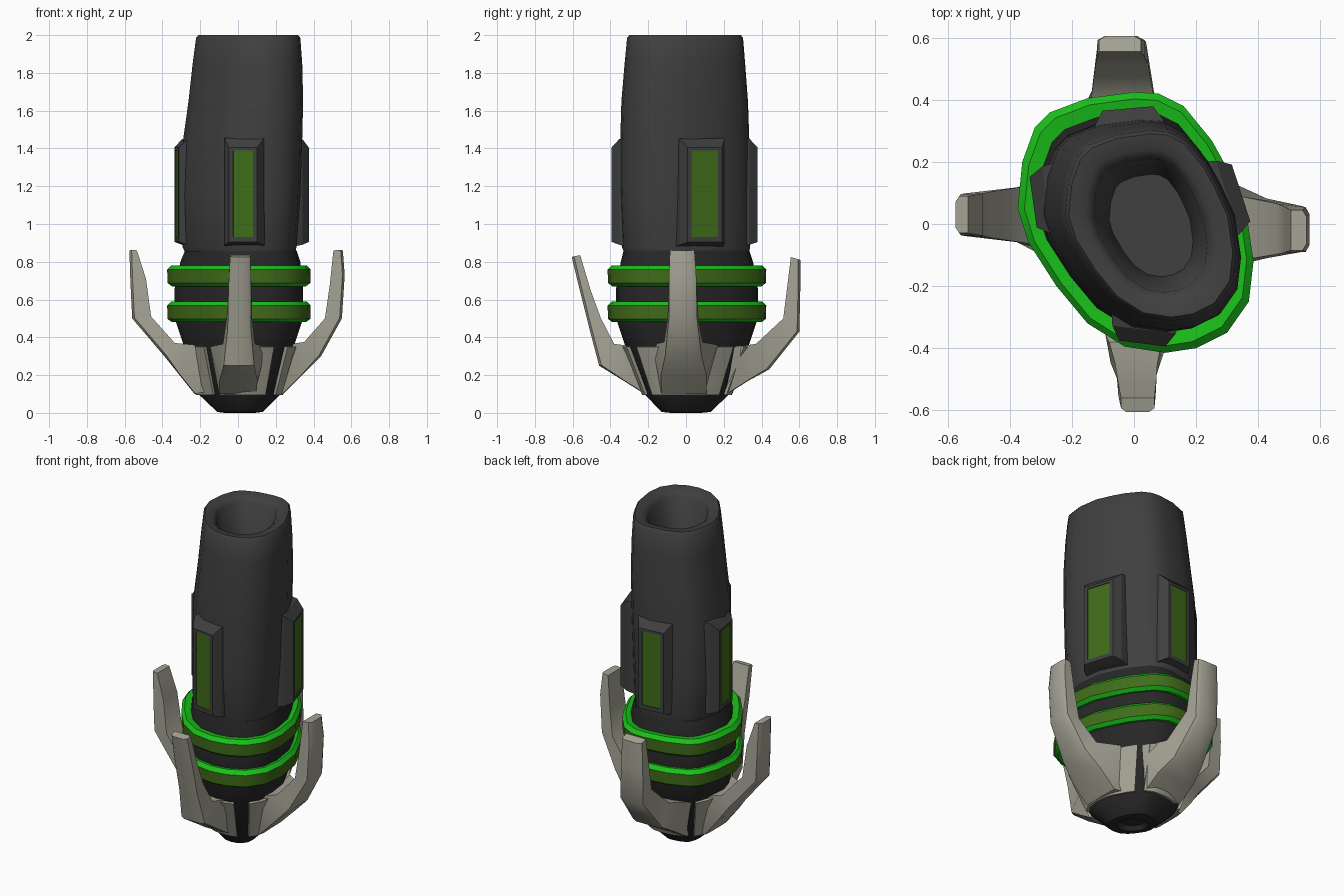
import bpy, bmesh, math
from mathutils import Vector

if "Cube" in bpy.data.objects:
    bpy.data.objects.remove(bpy.data.objects["Cube"])


def material(name, col):
    m = bpy.data.materials.new(name)
    m.diffuse_color = (*col, 1)
    m.use_nodes = True
    m.node_tree.nodes["Principled BSDF"].inputs["Base Color"].default_value = m.diffuse_color
    return m


DARK = material("dark_grey", (0.05, 0.05, 0.05))
BLACK = material("near_black", (0.02, 0.02, 0.02))
BONE = material("bone", (0.38, 0.37, 0.30))
BRIGHT = material("bright_green", (0.01, 0.52, 0.01))
OLIVE = material("olive_green", (0.05, 0.15, 0.01))

# Skewed oval cross-section shared by the body, bands and claw plates
OUTLINE = [(0, .425), (.08, .42), (.16, .38), (.25, .27), (.30, .18), (.36, .05), (.385, -.12),
           (.37, -.25), (.30, -.35), (.20, -.40), (.10, -.415), (-.03, -.395), (-.15, -.32),
           (-.25, -.20), (-.34, -.06), (-.375, .05), (-.36, .20), (-.32, .31), (-.27, .36), (-.15, .405)]
UNIT = [((x - .005) / .38, (y - .005) / .42) for x, y in reversed(OUTLINE)]
POLAR = sorted((math.atan2(v, u) % math.tau, math.hypot(u, v)) for u, v in UNIT)


def place(u, v, z, b):
    x0, x1, y0, y1 = b
    return ((x0 + x1) / 2 + u * (x1 - x0) / 2, (y0 + y1) / 2 + v * (y1 - y0) / 2, z)


def section(z, *b):
    return [place(u, v, z, b) for u, v in UNIT]


def at_angle(deg, z, b):
    a = math.radians(deg) % math.tau
    pts = [(POLAR[-1][0] - math.tau, POLAR[-1][1])] + POLAR + [(POLAR[0][0] + math.tau, POLAR[0][1])]
    for (a0, r0), (a1, r1) in zip(pts, pts[1:]):
        if a0 <= a <= a1:
            r = r0 + (r1 - r0) * (a - a0) / (a1 - a0)
            return place(r * math.cos(a), r * math.sin(a), z, b)


def loft(name, rings, mats, caps=(False, False), closed=False, mat_of=None, angle=35):
    bm = bmesh.new()
    vs = [[bm.verts.new(p) for p in r] for r in rings]
    n = len(vs[0])
    pairs = list(zip(vs, vs[1:])) + ([(vs[-1], vs[0])] if closed else [])
    for k, (a, b) in enumerate(pairs):
        for i in range(n):
            j = (i + 1) % n
            f = bm.faces.new((a[i], a[j], b[j], b[i]))
            f.material_index = mat_of[k] if mat_of else 0
    if caps[0]:
        bm.faces.new(vs[0][::-1])
    if caps[1]:
        f = bm.faces.new(vs[-1])
        f.material_index = mat_of[-1] if mat_of else 0
    if all(caps) or closed:
        bmesh.ops.recalc_face_normals(bm, faces=bm.faces)
    me = bpy.data.meshes.new(name)
    bm.to_mesh(me)
    bm.free()
    for m in mats:
        me.materials.append(m)
    me.shade_smooth()
    me.set_sharp_from_angle(angle=math.radians(angle))
    ob = bpy.data.objects.new(name, me)
    bpy.context.collection.objects.link(ob)
    return ob


# Lower body: tapered nose and waist
loft("lower_body", [section(*s) for s in [
    (0.025, -.05, .07, -.06, .06), (0, -.07, .09, -.08, .08), (.005, -.11, .13, -.13, .13),
    (.10, -.21, .225, -.22, .23), (.35, -.285, .295, -.32, .33), (.50, -.335, .345, -.37, .38),
    (.66, -.335, .345, -.37, .38), (.80, -.305, .33, -.345, .355), (.86, -.28, .31, -.33, .335)]],
    [BLACK], (True, True), angle=30)

# Upper body: barrel with rounded rim and hollow end
loft("upper_body", [section(*s) for s in [
    (.83, -.27, .30, -.32, .33), (.88, -.295, .31, -.34, .34), (1.15, -.30, .33, -.35, .335),
    (1.45, -.29, .34, -.348, .335), (1.65, -.262, .345, -.342, .328), (1.85, -.24, .34, -.325, .313),
    (1.985, -.222, .33, -.312, .302), (2.0, -.21, .318, -.30, .29), (1.995, -.16, .265, -.25, .24),
    (1.97, -.13, .235, -.22, .21), (1.60, -.08, .19, -.17, .16)]],
    [DARK], (True, True), angle=50)

# Two green bands
for i, (z0, z1) in enumerate([(.48, .59), (.67, .78)]):
    prof = [(.08, z0 + .01), (.025, z0), (.002, z0 + .018), (0, z1 - .022), (.022, z1), (.08, z1 - .01)]
    loft(f"band_{i + 1}", [section(z, -.375 + d, .385 - d, -.415 + d, .425 - d) for d, z in prof],
         [BRIGHT, OLIVE], closed=True, mat_of=[0, 0, 1, 0, 0, 0])

# Raised side pads with inlaid green strips: centre, facing angle, strip half width
for side, c, deg, w in [("front", (.027, -.385), 263, .053), ("right", (.345, .10), 18, .074),
                        ("back", (-.02, .372), 95, .06), ("left", (-.325, .07), 188, .06)]:
    a = math.radians(deg)
    nrm, tan = Vector((math.cos(a), math.sin(a), 0)), Vector((-math.sin(a), math.cos(a), 0))

    def rect(depth, hw, lo, hi):
        o = Vector((*c, 0)) + nrm * depth
        return [o + tan * s * hw + Vector((0, 0, z)) for s, z in [(-1, lo), (1, lo), (1, hi), (-1, hi)]]
    loft(side + "_pad", [rect(-.10, w + .06, .88, 1.46), rect(-.045, w + .05, .89, 1.45),
                         rect(0, w + .022, .905, 1.405), rect(0, w, .93, 1.39), rect(-.005, w, .93, 1.39)],
         [DARK, OLIVE], (True, True), mat_of=[0, 0, 0, 1, 1], angle=20)

# Bone plates wrapped round the nose, one under each claw
for side, a0, a1 in [("right", -43, 51), ("back", 64, 124), ("left", 138, 224), ("front", 238, 303)]:
    rings = []
    for k in range(9):
        t = a0 + (a1 - a0) * k / 8
        rings.append([at_angle(t, z, (x0 - d, x1 + d, y0 - d, y1 + d)) for z, d, x0, x1, y0, y1 in [
            (.10, -.03, -.21, .225, -.22, .23), (.095, .012, -.21, .225, -.22, .23),
            (.35, .018, -.285, .295, -.32, .33), (.355, -.03, -.285, .295, -.32, .33)]])
    loft(side + "_claw_plate", rings, [BONE], (True, True), angle=40)

# Four claws: stations of outer (r, z, half width) and inner (r, z, half width)
HW = [(.10, .10), (.10, .15), (.08, .085), (.062, .068), (.06, .062), (.054, .054)]
CLAWS = {
    "right": (0, (-.01, -.02), [(.24, .10), (.34, .20), (.44, .30), (.55, .50), (.565, .73), (.555, .86)],
              [(.12, .12), (.24, .36), (.35, .375), (.46, .50), (.485, .67), (.505, .86)], 1.2),
    "left": (180, (-.03, -.03), [(.23, .10), (.31, .20), (.39, .30), (.56, .50), (.57, .70), (.575, .86)],
             [(.12, .12), (.23, .36), (.335, .37), (.46, .51), (.487, .71), (.535, .86)], 1.1),
    "front": (270, (.0, .012), [(.22, .10), (.33, .17), (.46, .25), (.51, .44), (.565, .66), (.605, .825)],
              [(.12, .12), (.25, .35), (.38, .365), (.45, .50), (.505, .65), (.56, .835)], 1.0),
    "back": (90, (.03, .045), [(.22, .10), (.33, .17), (.44, .23), (.60, .43), (.605, .65), (.605, .81)],
             [(.12, .12), (.26, .35), (.37, .365), (.515, .50), (.535, .66), (.555, .825)], 1.25),
}
for side, (deg, (s0, s1), outer, inner, k) in CLAWS.items():
    a = math.radians(deg)
    rad, tan = Vector((math.cos(a), math.sin(a), 0)), Vector((-math.sin(a), math.cos(a), 0))
    rings = []
    for n, ((ro, zo), (ri, zi), (ho, hi)) in enumerate(zip(outer, inner, HW)):
        s = s0 + (s1 - s0) * n / 5
        ho, hi = ho * k, hi * k
        ch = .012 if n > 1 else .004
        # Rectangle with softened outer corners
        pts = [(ri, zi, -hi), (ri, zi, hi), (ro - ch, zo + ch * .3, ho), (ro, zo, ho * .7),
               (ro, zo, -ho * .7), (ro - ch, zo + ch * .3, -ho)]
        rings.append([rad * r + tan * (t + s) + Vector((0, 0, z)) for r, z, t in pts])
    loft(side + "_claw", rings, [BONE], (True, True), angle=40)
